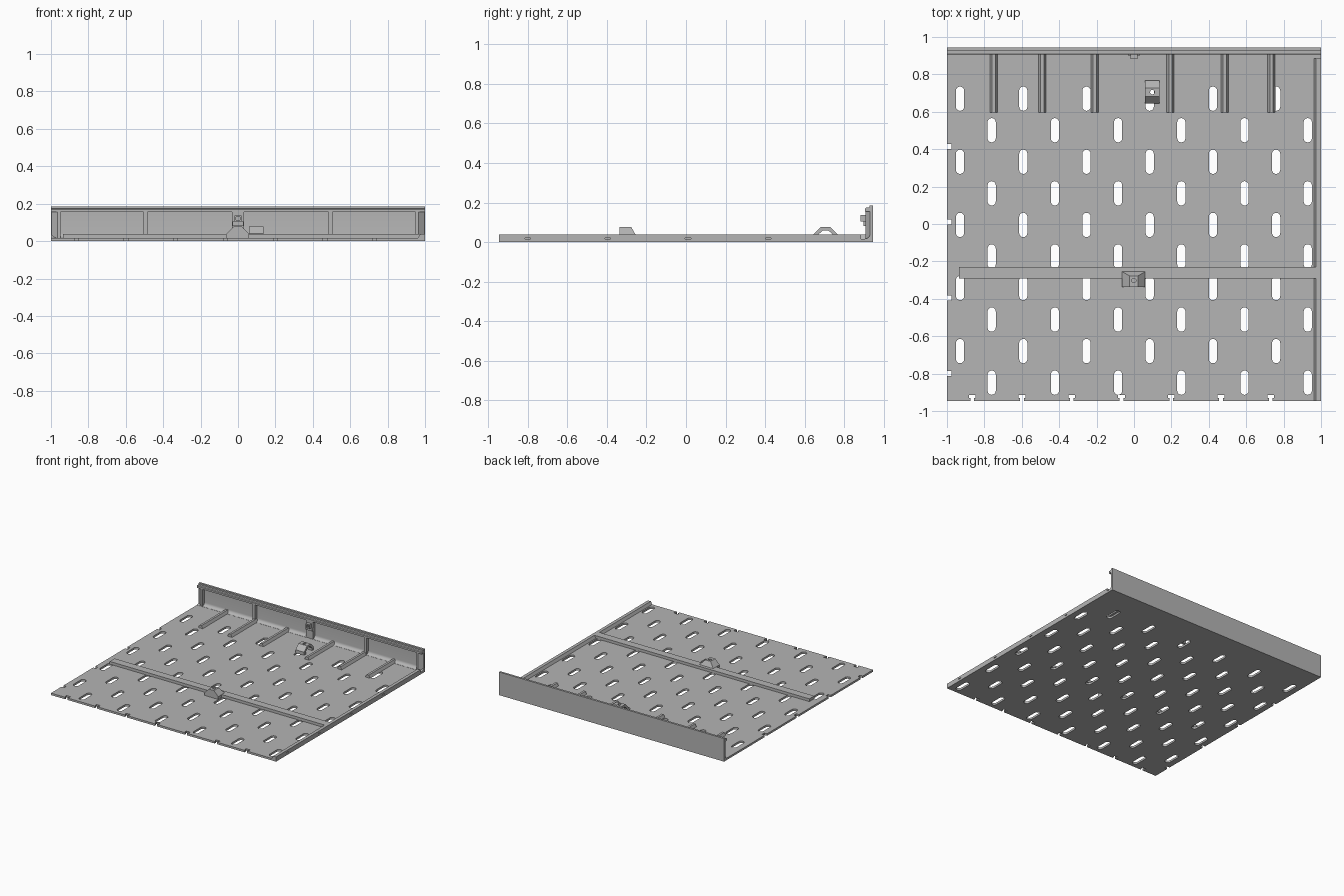
import bpy, math
from mathutils import Vector

if "Cube" in bpy.data.objects:
    bpy.data.objects.remove(bpy.data.objects["Cube"])

grey = bpy.data.materials.new("plain grey")
grey.use_nodes = True
COLOUR = (0.46, 0.46, 0.46, 1)
grey.diffuse_color = COLOUR
grey.node_tree.nodes["Principled BSDF"].inputs["Base Color"].default_value = COLOUR


def make(name, verts, faces):
    mesh = bpy.data.meshes.new(name)
    mesh.from_pydata(verts, [], faces)
    mesh.materials.append(grey)
    obj = bpy.data.objects.new(name, mesh)
    bpy.context.collection.objects.link(obj)
    # Consistent outward normals
    import bmesh
    bm = bmesh.new()
    bm.from_mesh(mesh)
    bmesh.ops.recalc_face_normals(bm, faces=bm.faces)
    bm.to_mesh(mesh)
    bm.free()
    return obj


def prism_data(pts, axis, a, b):
    """Extrude a 2D outline along x (y,z outline), y (x,z) or z (x,y)."""
    place = {"x": lambda p, t: (t, p[0], p[1]),
             "y": lambda p, t: (p[0], t, p[1]),
             "z": lambda p, t: (p[0], p[1], t)}[axis]
    n = len(pts)
    verts = [place(p, a) for p in pts] + [place(p, b) for p in pts]
    faces = [list(range(n)), list(range(2 * n - 1, n - 1, -1))]
    faces += [[i, (i + 1) % n, (i + 1) % n + n, i + n] for i in range(n)]
    return verts, faces


def prism(name, pts, axis, a, b):
    return make(name, *prism_data(pts, axis, a, b))


def rect(x0, x1, y0, y1):
    return [(x0, y0), (x1, y0), (x1, y1), (x0, y1)]


def box(name, x0, x1, y0, y1, z0, z1):
    return prism(name, rect(x0, x1, y0, y1), "z", z0, z1)


def cut(obj, outlines, axis, a, b):
    """Subtract a set of prisms from an object."""
    verts, faces = [], []
    for pts in outlines:
        v, f = prism_data(pts, axis, a, b)
        faces += [[i + len(verts) for i in face] for face in f]
        verts += v
    cutter = make("cutter", verts, faces)
    cutter.hide_render = True
    mod = obj.modifiers.new("cut", "BOOLEAN")
    mod.operation = "DIFFERENCE"
    mod.solver = "EXACT"
    mod.object = cutter
    bpy.context.view_layer.objects.active = obj
    bpy.ops.object.modifier_apply(modifier="cut")
    bpy.data.objects.remove(cutter)


def circle(cx, cy, r, n=16):
    return [(cx + r * math.cos(math.tau * i / n), cy + r * math.sin(math.tau * i / n))
            for i in range(n)]


def slot(cx, cy, r=0.022, half=0.065):
    pts = []
    for i in range(18):
        ang = math.pi * (i if i < 9 else i - 1) / 8
        side = 1 if i < 9 else -1
        pts.append((cx + r * math.cos(ang), cy + side * (half - r) + r * math.sin(ang)))
    return pts


T = 0.016       # plate thickness
RIM = 0.038     # height of the rim, bar and ribs
BACK = 0.945

# Base plate with staggered slots and edge notches
plate = box("base_plate", -1, 1, -BACK, BACK, 0, T)
holes = []
for row in range(10):
    for col in range(6):
        holes.append(slot(-0.93 + 0.338 * col + 0.169 * (row % 2), 0.67 - 0.1687 * row))
for i in range(7):
    x, y = -0.865 + 0.266 * i, -BACK
    holes.append([(x - 0.01, y - 0.02), (x + 0.01, y - 0.02), (x + 0.01, y + 0.014),
                  (x + 0.018, y + 0.014), (x + 0.018, y + 0.03), (x - 0.018, y + 0.03),
                  (x - 0.018, y + 0.014), (x - 0.01, y + 0.014)])
notch_y = [0.415 - 0.405 * i for i in range(4)]
for y in notch_y:
    holes.append(rect(-1.02, -0.976, y - 0.014, y + 0.014))
cut(plate, holes, "z", -0.05, 0.05)

# Raised rim on the left side, sloped on its inner face
rim = prism("side_rim", [(0.962, T), (1, T), (1, RIM), (0.974, RIM)], "y", -BACK, 0.885)
cut(rim, [rect(y - 0.014, y + 0.014, 0, 0.022) for y in notch_y], "x", 0.985, 1.02)

# Cross bar
box("cross_bar", -0.935, 0.975, -0.292, -0.23, T - 0.002, RIM)

# Tapered ribs running forward from the back wall
for x in (-0.75, -0.49, -0.21, 0.195, 0.485, 0.735):
    prism("floor_rib", [(x - 0.021, T - 0.002), (x + 0.021, T - 0.002),
                        (x + 0.009, RIM), (x - 0.009, RIM)], "y", 0.595, 0.93)

# Back wall with a stepped top rail and a curved foot
foot = [(0.93 - 0.025 * (1 - math.cos(t)), 0.042 - 0.025 * math.sin(t))
        for t in (math.pi / 2 * i / 6 for i in range(7))]
wall = prism("back_wall", [(BACK, 0), (BACK, 0.185), (0.928, 0.185), (0.928, 0.174),
                           (0.91, 0.174), (0.905, 0.169), (0.905, 0.155), (0.93, 0.155)]
             + foot + [(0.905, 0)], "x", -1, 1)

# Upright ribs between the wall panels
for x, half in ((-0.495, 0.011), (0, 0.032), (0.495, 0.011)):
    box("wall_rib", x - half, x + half, 0.907, 0.935, T, 0.157)
for s in (-1, 1):
    prism("wall_end_rib", [(s * 0.95, 0.935), (s * 0.95, 0.907), (s * 0.966, 0.907),
                           (s * 0.998, 0.93), (s * 0.998, 0.935)], "z", T, 0.157)

# Square catch on the wall
catch = box("wall_catch", -0.018, 0.018, 0.882, 0.91, 0.104, 0.138)
cut(catch, [rect(-0.01, 0.01, 0.112, 0.13)], "y", 0.87, 0.9)
box("catch_stem", -0.03, 0.03, 0.898, 0.91, 0.082, 0.106)

# Front clip: wedge block with an upright front face and a screw hole
y0, y1 = -0.337, -0.255
lower = [(-0.063, y0), (0.06, y0), (0.06, y1), (-0.063, y1)]
upper = [(-0.024, y0), (0.022, y0), (0.022, y1 - 0.022), (-0.024, y1 - 0.022)]
levels = [(lower, T - 0.002), (lower, RIM), (upper, 0.077)]
verts = [(x, y, z) for ring, z in levels for x, y in ring]
faces = [[3, 2, 1, 0], [8, 9, 10, 11]]
for base in (0, 4):
    faces += [[base + i, base + (i + 1) % 4, base + (i + 1) % 4 + 4, base + i + 4]
              for i in range(4)]
clip = make("front_clip", verts, faces)
cut(clip, [circle(-0.001, -0.302, 0.012)], "z", 0.055, 0.1)

# Rear clip: open bridge with sloped ends and a screw hole
bridge = prism("rear_clip", [(0.645, T - 0.002), (0.645, 0.04), (0.682, 0.077), (0.728, 0.077),
                             (0.766, 0.04), (0.766, T - 0.002), (0.745, T - 0.002),
                             (0.745, 0.036), (0.72, 0.058), (0.69, 0.058),
                             (0.666, 0.036), (0.666, T - 0.002)], "x", 0.06, 0.136)
cut(bridge, [circle(0.098, 0.705, 0.012)], "z", 0.05, 0.1)

# Smooth the curved foot of the wall, keeping edges sharp
bpy.ops.object.select_all(action="DESELECT")
wall.select_set(True)
bpy.context.view_layer.objects.active = wall
bpy.ops.object.shade_smooth_by_angle(angle=math.radians(30))
